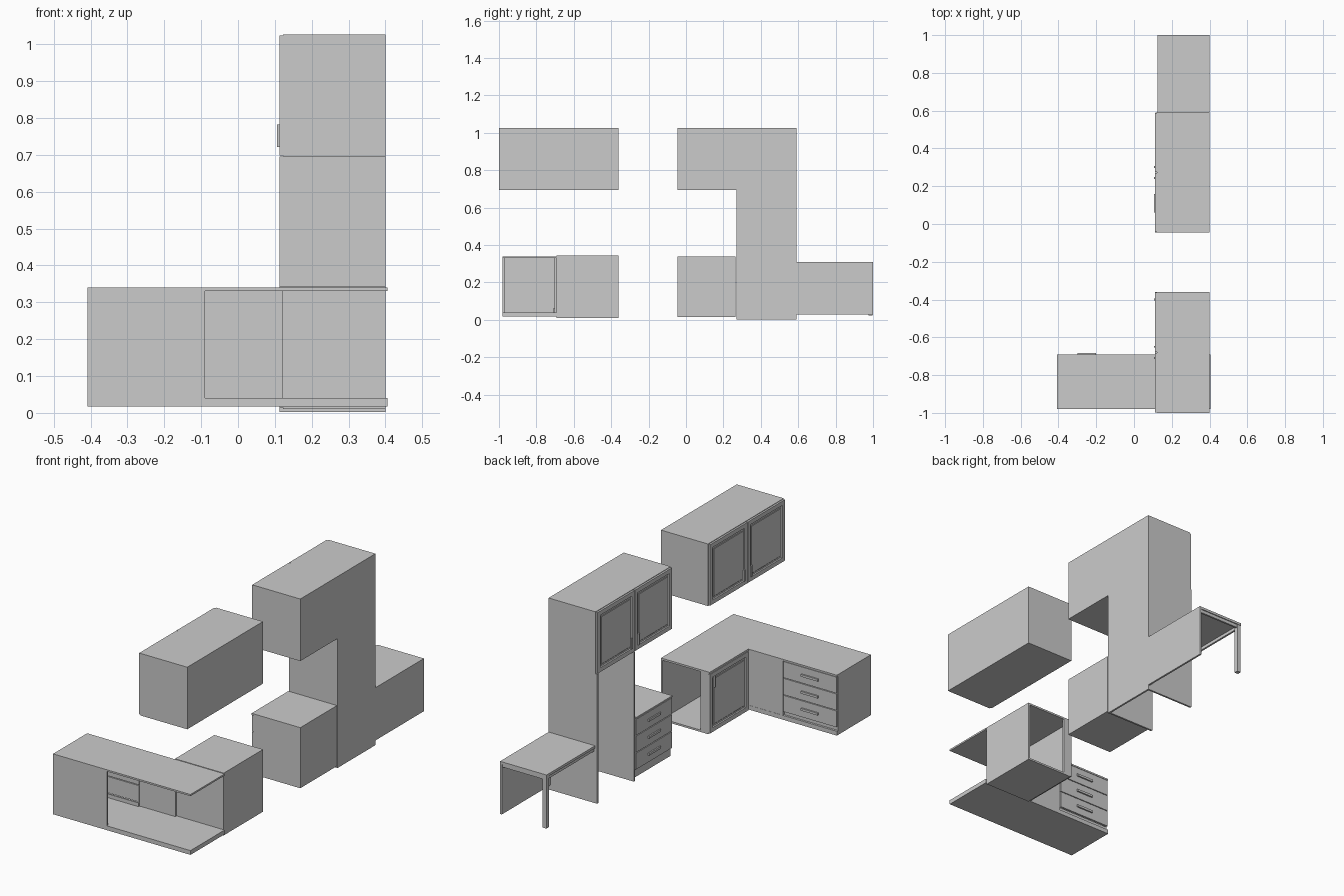
import bpy, bmesh

if "Cube" in bpy.data.objects:
    bpy.data.objects.remove(bpy.data.objects["Cube"])

T = 0.01   # board thickness


def box(name, x, y, z):
    """Box from (min, max) ranges."""
    bm = bmesh.new()
    bmesh.ops.create_cube(bm, size=1)
    for v in bm.verts:
        v.co = [r[0] if c < 0 else r[1] for c, r in zip(v.co, (x, y, z))]
    me = bpy.data.meshes.new(name)
    bm.to_mesh(me)
    bm.free()
    ob = bpy.data.objects.new(name, me)
    bpy.context.collection.objects.link(ob)
    return ob


def carcass(name, x, y, z, sides):
    """Hollow cabinet made of boards; sides lists which ones exist."""
    boards = {
        "back": ((x[1] - T, x[1]), y, z),
        "near": (x, (y[0], y[0] + T), z),
        "far": (x, (y[1] - T, y[1]), z),
        "bottom": (x, y, (z[0], z[0] + T)),
        "top": (x, y, (z[1] - T, z[1])),
    }
    for s in sides.split():
        box(f"{name}_{s}_board", *boards[s])


def panel_door(name, x, y, z):
    """Framed door facing -x with a moulded, recessed panel."""
    ob = box(name, x, y, z)
    bm = bmesh.new()
    bm.from_mesh(ob.data)
    bm.normal_update()
    f = min(bm.faces, key=lambda f: f.calc_center_median().x)
    bmesh.ops.inset_region(bm, faces=[f], thickness=0.032)
    bmesh.ops.inset_region(bm, faces=[f], thickness=0.004, depth=-0.005)
    bmesh.ops.inset_region(bm, faces=[f], thickness=0.012)
    bmesh.ops.inset_region(bm, faces=[f], thickness=0.004, depth=0.002)
    bm.to_mesh(ob.data)
    bm.free()


def door_handle(name, y, z):
    box(name, (0.106, 0.113), (y - 0.005, y + 0.005), (z - 0.03, z + 0.03))


X = (0.122, 0.40)        # carcass depth
DX = (0.112, 0.1225)     # door thickness range

# Wall cabinets with paired doors
for name, y0, y1 in (("wall_cabinet_a", -1.0, -0.36), ("wall_cabinet_b", -0.045, 0.59)):
    carcass(name, X, (y0, y1), (0.695, 1.027), "back near far bottom top")
    mid = (y0 + y1) / 2
    panel_door(name + "_door_near", DX, (y0 + 0.003, mid - 0.002), (0.698, 1.024))
    panel_door(name + "_door_far", DX, (mid + 0.002, y1 - 0.003), (0.698, 1.024))
    for s in (-1, 1):
        door_handle(f"{name}_handle_{s}", mid + s * 0.03, 0.752)

# Open tall appliance niche
carcass("niche", (0.113, 0.40), (0.27, 0.59), (0.003, 0.696), "back near far")

# Drawer fronts: three per unit plus plinth
DRAWERS = [(0.243, 0.329), (0.152, 0.239), (0.061, 0.148)]
carcass("drawer_unit", X, (-0.045, 0.265), (0.015, 0.338), "back near far bottom top")
box("drawer_unit_plinth", (0.122, 0.13), (-0.045, 0.265), (0.015, 0.06))
box("drawer_unit_worktop", (0.112, 0.40), (-0.045, 0.265), (0.331, 0.339))
for i, z in enumerate(DRAWERS):
    c = sum(z) / 2
    box(f"drawer_front_{i}", DX, (-0.043, 0.263), z)
    box(f"drawer_handle_{i}", (0.105, 0.113), (0.06, 0.16), (c - 0.006, c + 0.006))
    box(f"corner_drawer_front_{i}", (-0.405, -0.093), (-0.703, -0.692), z)
    box(f"corner_drawer_handle_{i}", (-0.30, -0.20), (-0.693, -0.684), (c - 0.006, c + 0.006))

# Corner run along x: worktop, floor, boards; back left open at the corner
RY = (-0.98, -0.692)
box("corner_worktop", (-0.408, 0.405), RY, (0.331, 0.340))
box("corner_floor", (-0.408, 0.405), RY, (0.017, 0.04))
box("corner_end_board", (-0.408, -0.398), (-0.98, -0.703), (0.017, 0.338))
box("corner_back_board", (-0.408, -0.09), (-0.98, -0.97), (0.017, 0.338))
box("corner_plinth", (-0.405, -0.09), (-0.712, -0.703), (0.017, 0.06))
box("corner_filler_board", (-0.09, 0.122), (-0.703, -0.693), (0.017, 0.338))

# Corner run along y: open at its far end, one door
BY = (-0.692, -0.36)
carcass("side_base", X, BY, (0.01, 0.338), "back near bottom")
box("side_base_worktop", (0.112, 0.40), BY, (0.333, 0.343))
box("side_base_stile", (0.122, 0.165), (-0.37, -0.36), (0.01, 0.335))
panel_door("side_base_door", DX, (-0.688, -0.362), (0.015, 0.33))
door_handle("side_base_door_handle", -0.40, 0.28)

# Table beside the niche
TX, TY = (0.125, 0.40), (0.59, 1.0)
box("table_top", TX, TY, (0.297, 0.31))
box("table_back_board", (0.39, 0.40), TY, (0.028, 0.30))
box("table_apron_front", (0.13, 0.14), (0.59, 0.99), (0.28, 0.298))
box("table_apron_end", (0.13, 0.395), (0.985, 0.995), (0.28, 0.298))
box("table_leg", (0.127, 0.149), (0.976, 0.998), (0.022, 0.298))
